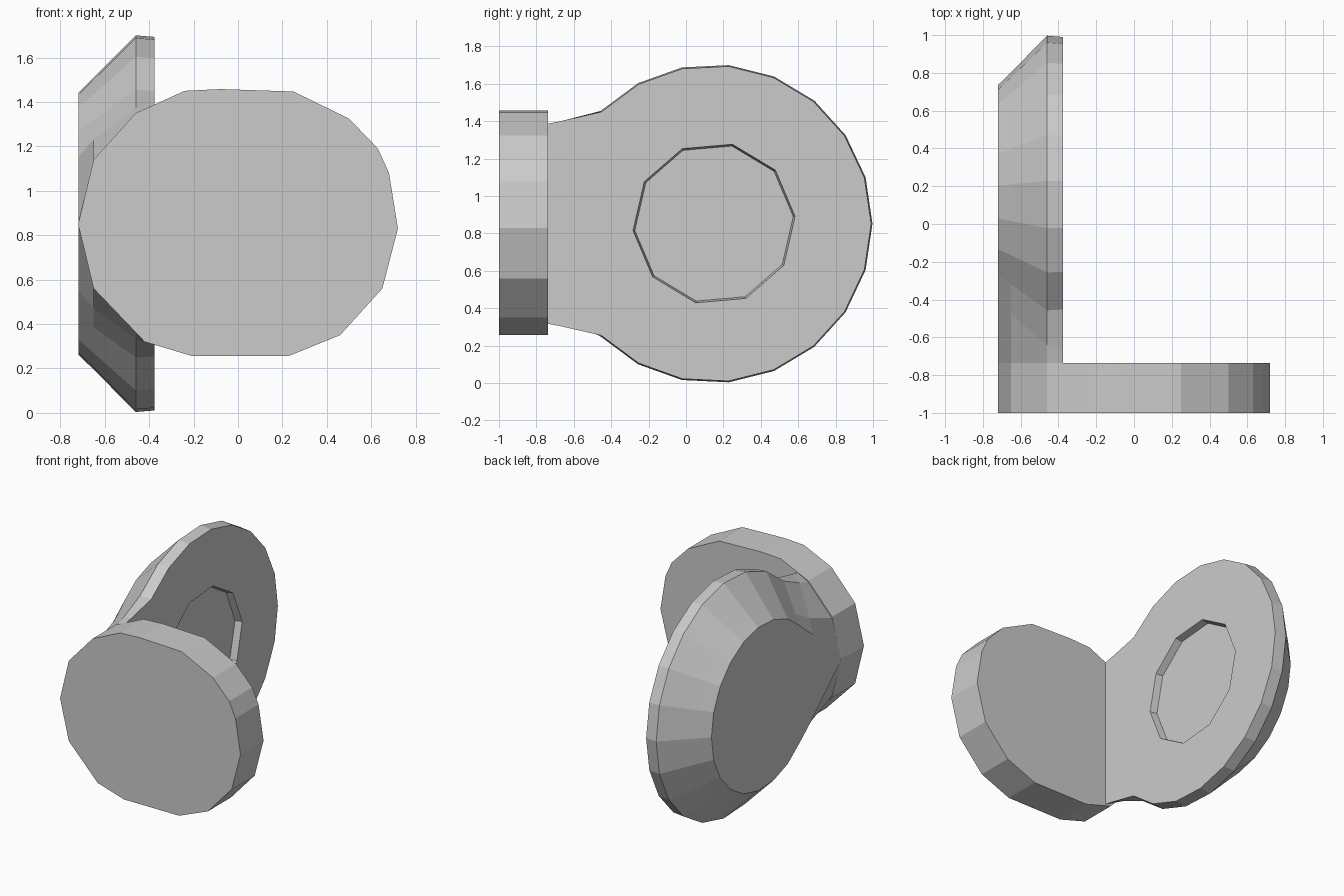
import bpy, bmesh
from math import cos, sin, radians

if "Cube" in bpy.data.objects:
    bpy.data.objects.remove(bpy.data.objects["Cube"])

CY, CZ = 0.145, 0.852   # centre of the round side plate


def loft(name, rings):
    """Solid from a list of equal-length closed rings."""
    bm = bmesh.new()
    loops = [[bm.verts.new(p) for p in ring] for ring in rings]
    n = len(loops[0])
    for a, b in zip(loops, loops[1:]):
        for i in range(n):
            j = (i + 1) % n
            bm.faces.new((a[i], a[j], b[j], b[i]))
    bm.faces.new(loops[0])
    bm.faces.new(loops[-1])
    bmesh.ops.recalc_face_normals(bm, faces=bm.faces)
    mesh = bpy.data.meshes.new(name)
    bm.to_mesh(mesh)
    bm.free()
    ob = bpy.data.objects.new(name, mesh)
    bpy.context.collection.objects.link(ob)
    return ob


def boolean(ob, other, operation):
    mod = ob.modifiers.new(operation.lower(), 'BOOLEAN')
    mod.object = other
    mod.operation = operation
    mod.solver = 'EXACT'
    other.hide_render = True
    other.hide_viewport = True


# Front oval plate
oval = [(-.72, .85), (-.65, 1.14), (-.46, 1.35), (-.24, 1.45), (-.08, 1.458),
        (.25, 1.447), (.5, 1.325), (.63, 1.19), (.68, 1.08), (.72, .83),
        (.65, .56), (.46, .35), (.23, .257), (-.21, .257), (-.42, .32),
        (-.65, .56)]
front_plate = loft("angled_bracket",
                   [[(x, y, z) for x, z in oval] for y in (-1, -.737)])


# Side plate: chamfered disc with a neck that follows the oval
def side_ring(x, r, neck_h, fillet_y, fillet_h):
    disc = [(CY + r * cos(radians(a)), r * sin(radians(a)))
            for a in (135 - 270 * i / 16 for i in range(17))]
    pts = ([(-.8, neck_h), (-.737, neck_h), (fillet_y, fillet_h)] + disc +
           [(fillet_y, -fillet_h), (-.737, -neck_h), (-.8, -neck_h)])
    return [(x, y, CZ + h) for y, h in pts]


side_plate = loft("side_plate", [
    side_ring(-.375, .845, .535, -.67, .548),
    side_ring(-.46, .852, .49, -.64, .52),
    side_ring(-.65, .66, .28, -.48, .38),
    side_ring(-.719, .592, .01, -.42, .30)])

# Shallow round recess in the inner face
recess = loft("recess_cutter", [
    [(x, .15 + r * cos(radians(5 + 36 * i)), .853 + r * sin(radians(5 + 36 * i)))
     for i in range(10)] for x, r in ((-.425, .425), (-.325, .445))])

boolean(front_plate, side_plate, 'UNION')
boolean(front_plate, recess, 'DIFFERENCE')
